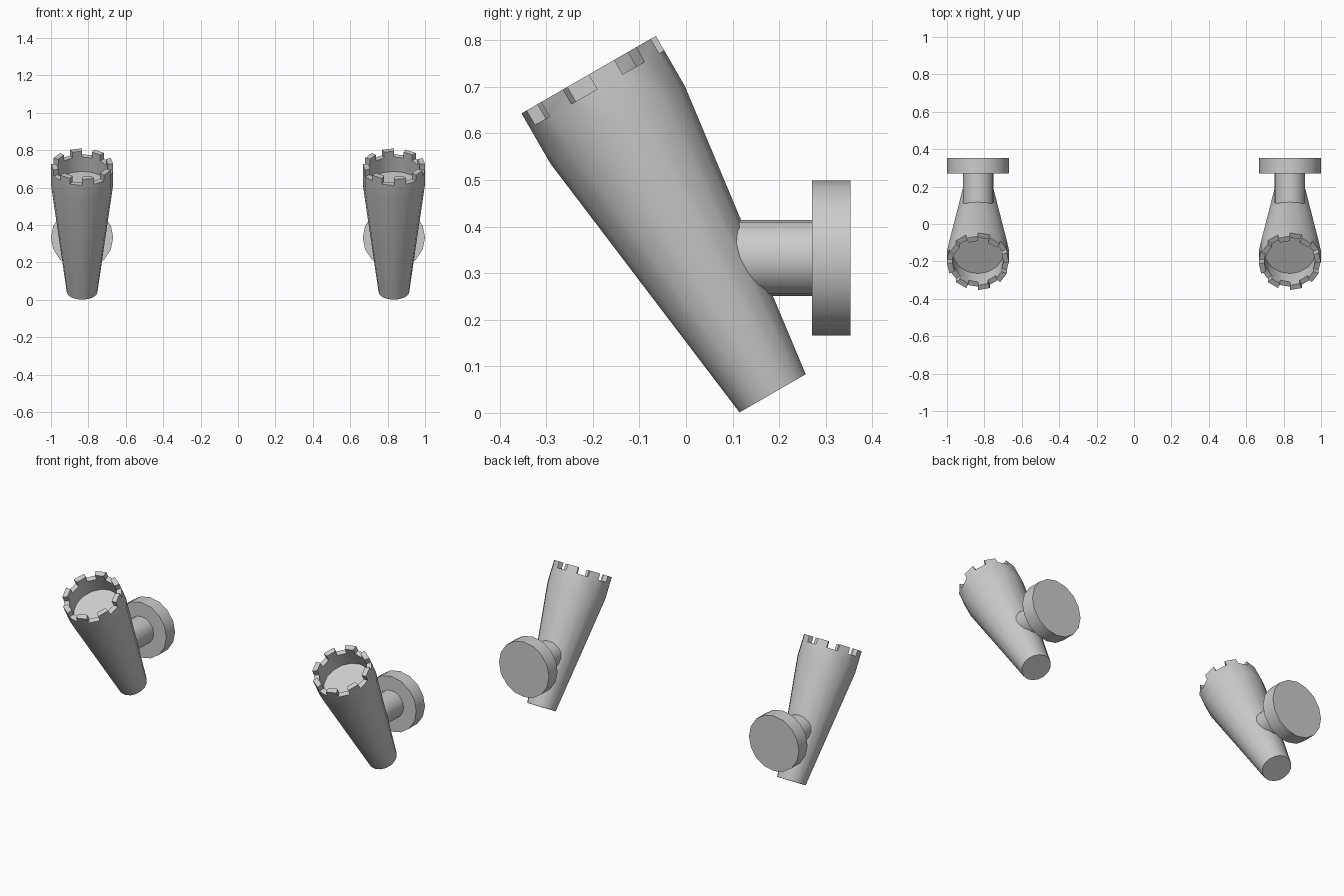
import bpy, bmesh
from math import sin, cos, pi, radians
from mathutils import Vector

if "Cube" in bpy.data.objects:
    bpy.data.objects.remove(bpy.data.objects["Cube"])

SIDES = 16


def finish(bm, name, loc, tilt):
    bmesh.ops.recalc_face_normals(bm, faces=bm.faces)
    mesh = bpy.data.meshes.new(name)
    bm.to_mesh(mesh)
    bm.free()
    ob = bpy.data.objects.new(name, mesh)
    bpy.context.collection.objects.link(ob)
    ob.location = loc
    ob.rotation_euler = (tilt, 0, 0)
    bpy.context.view_layer.objects.active = ob
    for o in bpy.context.selected_objects:
        o.select_set(False)
    ob.select_set(True)
    bpy.ops.object.shade_smooth_by_angle(angle=radians(30))
    return ob


def lathe(profile):
    """Turn (radius, height) points about z, cap both ends; return bmesh and face bands."""
    bm = bmesh.new()
    rings = [[bm.verts.new((r * sin(2 * pi * i / SIDES), r * cos(2 * pi * i / SIDES), h))
              for i in range(SIDES)] for r, h in profile]
    bands = []
    for a, b in zip(rings, rings[1:]):
        bands.append([bm.faces.new((a[i], a[(i + 1) % SIDES], b[(i + 1) % SIDES], b[i]))
                      for i in range(SIDES)])
    bm.faces.new(rings[0])
    bm.faces.new(rings[-1])
    return bm, bands


def torch(side, x):
    # tapered handle with hollow cup, alternate rim sectors raised as teeth
    bm, bands = lathe([(0.082, 0), (0.1665, 0.665), (0.1665, 0.754),
                       (0.137, 0.754), (0.137, 0.665)])
    res = bmesh.ops.extrude_discrete_faces(bm, faces=bands[2][1::2])
    verts = {v for f in res["faces"] for v in f.verts}
    bmesh.ops.translate(bm, verts=list(verts), vec=Vector((0, 0, 0.036)))
    finish(bm, side + "_torch_handle", (x, 0.186, 0.042), radians(30))

    # wall bracket: stem and round plate, both running towards +y
    for name, r, y0, y1 in (("stem", 0.082, 0.05, 0.271), ("wall_plate", 0.1665, 0.27, 0.353)):
        bm, _ = lathe([(r, 0), (r, y1 - y0)])
        finish(bm, side + "_" + name, (x, y0, 0.3325), radians(-90))


torch("left", -0.8335)
torch("right", 0.8335)
